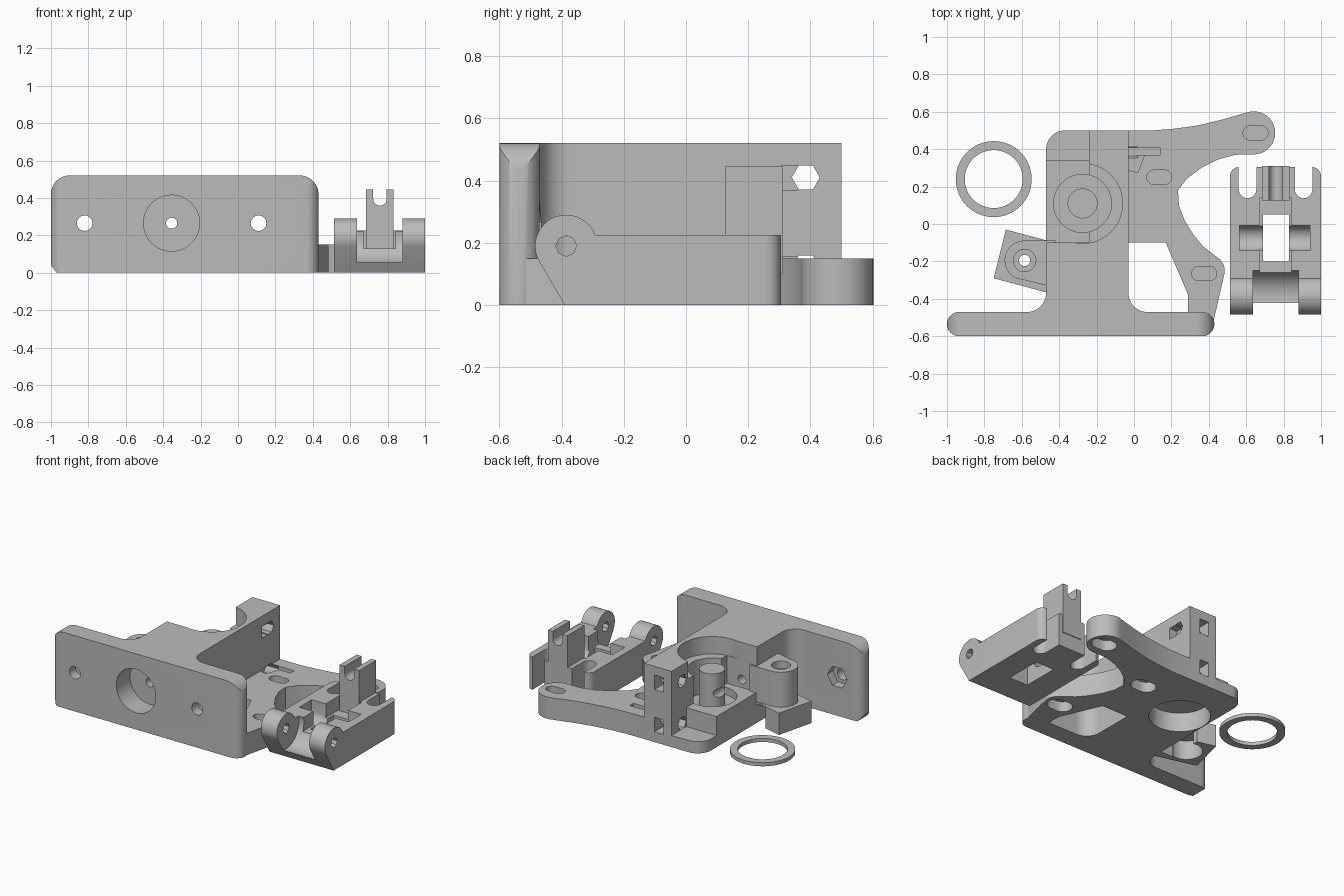
import bpy, bmesh
from math import sin, cos, pi, radians

cube = bpy.data.objects.get("Cube")
if cube:
    bpy.data.objects.remove(cube, do_unlink=True)

grey = bpy.data.materials.new("plain grey")
grey.use_nodes = True
grey.diffuse_color = (0.5, 0.5, 0.5, 1)
grey.node_tree.nodes["Principled BSDF"].inputs["Base Color"].default_value = (0.5, 0.5, 0.5, 1)


def arc(cx, cy, r, start, end, n=12):
    angles = [radians(start + (end - start) * i / n) for i in range(n + 1)]
    return [(cx + r * cos(a), cy + r * sin(a)) for a in angles]


def circle(cx, cy, r, n=48):
    return arc(cx, cy, r, 0, 360, n)[:-1]


def rect(a0, a1, b0, b1):
    return [(a0, b0), (a1, b0), (a1, b1), (a0, b1)]


def slot(cx, cy, half, r):
    return arc(cx + half - r, cy, r, -90, 90) + arc(cx - half + r, cy, r, 90, 270)


def prism(name, axis, pts, lo, hi):
    """Extrude a closed profile along one axis."""
    place = {"x": lambda a, b, h: (h, a, b),
             "y": lambda a, b, h: (a, h, b),
             "z": lambda a, b, h: (a, b, h)}[axis]
    bm = bmesh.new()
    low = [bm.verts.new(place(a, b, lo)) for a, b in pts]
    high = [bm.verts.new(place(a, b, hi)) for a, b in pts]
    bm.faces.new(low)
    bm.faces.new(high)
    for i in range(len(pts)):
        j = (i + 1) % len(pts)
        bm.faces.new((low[i], low[j], high[j], high[i]))
    bmesh.ops.recalc_face_normals(bm, faces=bm.faces)
    mesh = bpy.data.meshes.new(name)
    bm.to_mesh(mesh)
    bm.free()
    mesh.materials.append(grey)
    ob = bpy.data.objects.new(name, mesh)
    bpy.context.collection.objects.link(ob)
    return ob


def combine(ob, op, axis, pts, lo, hi):
    """Boolean one extruded profile into a part."""
    tool = prism("tool", axis, pts, lo, hi)
    mod = ob.modifiers.new("shape", "BOOLEAN")
    mod.operation, mod.solver, mod.object = op, "EXACT", tool
    bpy.context.view_layer.objects.active = ob
    bpy.ops.object.modifier_apply(modifier=mod.name)
    bpy.data.objects.remove(tool, do_unlink=True)


def add(ob, *shape):
    combine(ob, "UNION", *shape)


def cut(ob, *shape):
    combine(ob, "DIFFERENCE", *shape)


def finish(ob):
    bpy.ops.object.select_all(action="DESELECT")
    ob.select_set(True)
    bpy.context.view_layer.objects.active = ob
    bpy.ops.object.shade_smooth_by_angle(angle=radians(30))


# Front mounting plate: rounded in plan and in elevation
plan = (arc(-0.935, -0.535, 0.065, 90, 270) + arc(0.365, -0.535, 0.065, -90, 90))
body = prism("extruder_body", "z", plan, 0, 0.52)
face = ([(-0.97, 0), (0.43, 0)] + arc(0.33, 0.42, 0.1, 0, 90)
        + arc(-0.9, 0.42, 0.1, 90, 180) + [(-1, 0.04)])
combine(body, "INTERSECT", "y", face, -0.7, -0.4)

# Tall centre block with fillets into the plate
tall = ([(-0.57, -0.5), (-0.57, -0.47)] + arc(-0.57, -0.37, 0.1, -90, 0)
        + [(-0.47, -0.1), (-0.24, -0.1), (-0.24, 0.5), (-0.03, 0.5)]
        + arc(0.07, -0.37, 0.1, 180, 270) + [(0.07, -0.5)])
add(body, "z", tall, 0, 0.52)

# Low floor on the open side
add(body, "z", rect(-0.47, -0.2, -0.15, 0.34), 0, 0.21)
add(body, "z", [(-0.2, 0.3), (-0.2, 0.5)] + arc(-0.37, 0.4, 0.1, 90, 180) + [(-0.47, 0.3)], 0, 0.08)

# Motor arms
arms = ([(-0.1, 0.5), (0.1, 0.5), (0.22, 0.51), (0.34, 0.527), (0.46, 0.555)]
        + arc(0.64, 0.487, 0.115, 110, -90, 20)
        + [(0.54, 0.37), (0.45, 0.345), (0.36, 0.3), (0.28, 0.24), (0.235, 0.18),
           (0.24, 0.1), (0.27, 0.02), (0.32, -0.06), (0.37, -0.12)]
        + arc(0.4, -0.25, 0.085, 60, -15)
        + [(0.425, -0.52), (0.29, -0.52), (0.29, -0.38), (0.17, -0.1), (-0.1, -0.1)])
add(body, "z", arms, 0, 0.15)

# Hinge block, web and boss
add(body, "z", [(-0.685, -0.03), (-0.44, -0.095), (-0.44, -0.373), (-0.75, -0.29)], 0, 0.15)
cut(body, "z", rect(-0.56, -0.47, -0.3, 0), -0.1, 0.14)
cut(body, "z", circle(-0.585, -0.195, 0.1), -0.1, 0.13)
hinge = arc(-0.585, -0.195, 0.107, 90, 240) + [(-0.42, -0.34), (-0.42, -0.088)]
add(body, "z", hinge, 0.13, 0.39)
cut(body, "z", circle(-0.585, -0.195, 0.06), 0.34, 0.6)
cut(body, "z", circle(-0.585, -0.195, 0.03), -0.1, 0.6)

# Bearing seats and the centre post
cut(body, "z", circle(-0.275, 0.11, 0.214), 0.4, 0.6)
cut(body, "z", circle(-0.275, 0.11, 0.155), 0.16, 0.45)
cut(body, "z", circle(-0.275, 0.11, 0.19), -0.1, 0.13)
add(body, "z", circle(-0.275, 0.11, 0.08), 0.145, 0.4)

# Nozzle socket and feed hole
cut(body, "y", circle(-0.355, 0.265, 0.15), -0.7, -0.45)
cut(body, "y", circle(-0.355, 0.265, 0.03, 16), -0.7, 0.7)

# Plate screw holes with hexagonal nut pockets behind
for x in (-0.82, 0.11):
    cut(body, "y", circle(x, 0.265, 0.042, 16), -0.7, -0.4)
    cut(body, "y", circle(x, 0.265, 0.075, 6), -0.53, -0.4)

# Tension screw holes and nut slots in the rear block
for z in (0.41, 0.12):
    cut(body, "x", circle(0.385, z, 0.045, 6), -0.3, 0.02)
    cut(body, "y", rect(-0.18, -0.11, z - 0.05, z + 0.05), 0.33, 0.6)
cut(body, "x", rect(0.305, 0.36, 0.37, 0.447), -0.09, 0.02)
cut(body, "z", rect(-0.05, 0.14, 0.37, 0.41), 0.08, 0.155)
cut(body, "z", [(-0.04, 0.29), (0.02, 0.275), (0.06, 0.38), (-0.04, 0.38)], 0.1, 0.155)

# Slotted motor screw holes, closed by a thin layer
for x, y in ((0.65, 0.487), (0.135, 0.25), (0.375, -0.265)):
    cut(body, "z", slot(x, y, 0.067, 0.038), 0.08, 0.3)
    cut(body, "z", slot(x, y, 0.085, 0.06), -0.1, 0.07)
finish(body)

# Idler lever: side profile with rounded hinge
side = [(-0.39, 0), (0.305, 0), (0.305, 0.225)] + arc(-0.385, 0.19, 0.1, 20, 208, 24)
idler = prism("idler_lever", "x", side, 0.513, 1.0)
lever_plan = ([(0.513, -0.6), (1.0, -0.6)] + arc(0.95, 0.255, 0.05, 0, 90)
              + arc(0.563, 0.255, 0.05, 90, 180))
combine(idler, "INTERSECT", "z", lever_plan, -0.1, 0.6)

# Gap between hinge knuckles and pin hole
cut(idler, "x", circle(-0.385, 0.19, 0.14), 0.635, 0.88)
cut(idler, "x", circle(-0.385, 0.19, 0.033, 8), 0.4, 1.1)

# Open screw slots
for x in (0.607, 0.907):
    cut(idler, "z", arc(x, 0.185, 0.047, 180, 360) + [(x + 0.047, 0.5), (x - 0.047, 0.5)], -0.1, 0.4)

# Bearing window and axle trough
cut(idler, "z", rect(0.672, 0.842, -0.32, 0.14), 0.13, 0.4)
cut(idler, "z", rect(0.69, 0.83, -0.2, 0.05), -0.1, 0.4)
trough = arc(-0.075, 0.15, 0.068, 180, 360) + [(-0.007, 0.4), (-0.143, 0.4)]
cut(idler, "x", trough, 0.565, 0.94)

# Forked upright
fork = ([(0.685, 0.1), (0.832, 0.1), (0.832, 0.445), (0.795, 0.445)]
        + arc(0.759, 0.395, 0.036, 0, -180) + [(0.723, 0.445), (0.685, 0.445)])
add(idler, "y", fork, 0.125, 0.31)
finish(idler)

# Loose spacer ring
ring = prism("spacer_ring", "z", circle(-0.75, 0.24, 0.203, 64), 0, 0.025)
cut(ring, "z", circle(-0.75, 0.24, 0.155, 64), -0.1, 0.1)
finish(ring)
